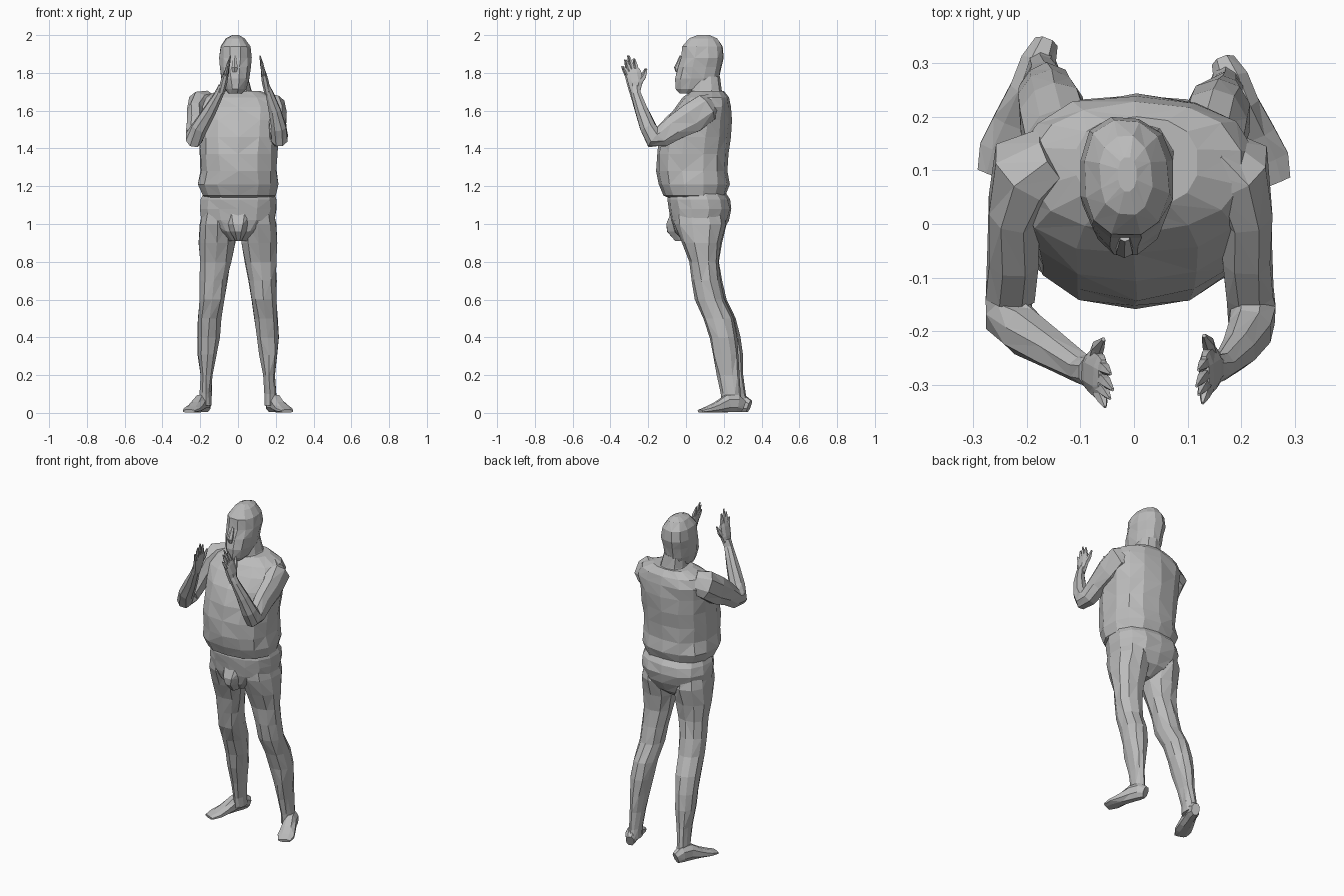
import bpy, bmesh, math, random
from mathutils import Vector

random.seed(4)
default_cube = bpy.data.objects.get("Cube")
if default_cube:
    bpy.data.objects.remove(default_cube, do_unlink=True)

# One flat grey for the whole figure
grey = bpy.data.materials.new("plain_grey")
grey.use_nodes = True
grey.diffuse_color = (0.5, 0.5, 0.5, 1)
grey.node_tree.nodes["Principled BSDF"].inputs["Base Color"].default_value = grey.diffuse_color


def skin(name, rings, jitter=0.004):
    """Join rings of points into a closed, faceted surface."""
    bm = bmesh.new()
    last = len(rings) - 1
    loops = []
    for index, ring in enumerate(rings):
        wobble = jitter if 0 < index < last else 0
        loops.append([bm.verts.new((p.x + random.uniform(-wobble, wobble),
                                    p.y + random.uniform(-wobble, wobble), p.z)) for p in ring])
    count = len(loops[0])
    for low, high in zip(loops, loops[1:]):
        for i in range(count):
            j = (i + 1) % count
            a, b, c, d = low[i], low[j], high[j], high[i]
            if random.random() < 0.5:
                bm.faces.new((a, b, c))
                bm.faces.new((a, c, d))
            else:
                bm.faces.new((a, b, d))
                bm.faces.new((b, c, d))
    bm.faces.new(loops[0][::-1])
    bm.faces.new(loops[-1])
    bmesh.ops.recalc_face_normals(bm, faces=bm.faces)
    mesh = bpy.data.meshes.new(name)
    bm.to_mesh(mesh)
    bm.free()
    mesh.materials.append(grey)
    part = bpy.data.objects.new(name, mesh)
    bpy.context.collection.objects.link(part)
    return part


def rounded(t, power):
    c, s = math.cos(t), math.sin(t)
    return (math.copysign(abs(c) ** (2 / power), c),
            math.copysign(abs(s) ** (2 / power), s))


def stack(name, levels, sides=14, power=2.3, jitter=0.004):
    """Level rings, each given as left, right, front, back and height."""
    rings = []
    for x0, x1, y0, y1, z in levels:
        ring = []
        for i in range(sides):
            u, v = rounded(math.tau * (i + 0.5) / sides, power)
            ring.append(Vector(((x0 + x1) / 2 + u * (x1 - x0) / 2,
                                (y0 + y1) / 2 + v * (y1 - y0) / 2, z)))
        rings.append(ring)
    return skin(name, rings, jitter)


def tube(name, path, across, sides=8, jitter=0.003):
    """Rings along a path; each stop is x, y, z, radius across, other radius."""
    points = [Vector(stop[:3]) for stop in path]
    rings = []
    for i, (p, stop) in enumerate(zip(points, path)):
        tangent = (points[min(i + 1, len(points) - 1)] - points[max(i - 1, 0)]).normalized()
        u = Vector(across)
        u = (u - tangent * u.dot(tangent)).normalized()
        v = tangent.cross(u)
        ring = []
        for k in range(sides):
            c, s = rounded(math.tau * (k + 0.5) / sides, 2.2)
            ring.append(p + u * c * stop[3] + v * s * stop[4])
        rings.append(ring)
    return skin(name, rings, jitter)


# Trunk: heavy belly overhanging the hips, broad rounded shoulders
stack("torso", [
    (-.16, .17, -.07, .19, 1.13),
    (-.19, .2, -.12, .21, 1.15),
    (-.215, .215, -.148, .232, 1.21),
    (-.2, .21, -.155, .222, 1.28),
    (-.205, .21, -.155, .225, 1.37),
    (-.21, .215, -.14, .235, 1.46),
    (-.22, .225, -.105, .24, 1.55),
    (-.225, .23, -.055, .238, 1.62),
    (-.19, .2, -.015, .225, 1.67),
    (-.11, .12, .03, .2, 1.705)], power=2.4)

stack("hips", [
    (-.06, .06, -.02, .13, .91),
    (-.13, .13, -.065, .2, .96),
    (-.195, .2, -.085, .225, 1.02),
    (-.205, .21, -.095, .243, 1.08),
    (-.2, .21, -.1, .235, 1.13),
    (-.18, .19, -.09, .2, 1.18)])

stack("crotch", [
    (-.015, .02, -.06, .03, .91),
    (-.04, .045, -.105, .05, .96),
    (-.06, .065, -.11, .05, 1.0),
    (-.08, .08, -.085, .05, 1.06)], sides=8)

# Head and neck
stack("neck", [
    (-.1, .11, .02, .21, 1.65),
    (-.07, .07, .02, .19, 1.71),
    (-.07, .055, .03, .18, 1.78)], sides=10)

stack("head", [
    (-.05, .02, -.035, .06, 1.69),
    (-.07, .045, -.055, .15, 1.715),
    (-.09, .06, -.058, .18, 1.77),
    (-.1, .068, -.045, .19, 1.83),
    (-.105, .075, -.03, .2, 1.88),
    (-.095, .065, -.022, .195, 1.94),
    (-.065, .035, .015, .165, 1.983),
    (-.03, .005, .06, .125, 2.0)], sides=12)

tube("nose", [
    (-.017, -.025, 1.89, .01, .008),
    (-.018, -.048, 1.825, .018, .016),
    (-.018, -.045, 1.805, .012, .01)], (1, 0, 0), sides=6, jitter=0)

# Legs: the same levels mirrored, the left one standing slightly further forward
leg_levels = [
    (.14, .2, .22, .33, .04),
    (.14, .205, .215, .315, .1),
    (.132, .2, .19, .305, .2),
    (.112, .213, .16, .3, .31),
    (.095, .218, .14, .288, .4),
    (.085, .213, .105, .265, .5),
    (.068, .205, .06, .215, .6),
    (.055, .205, .04, .19, .7),
    (.035, .205, .022, .175, .8),
    (.012, .21, -.02, .19, .9),
    (.01, .205, -.06, .215, 1.0),
    (.03, .19, -.06, .2, 1.07)]

for side, sign, ahead in (("left", 1, .03), ("right", -1, 0)):
    levels = []
    for inner, outer, front, back, z in leg_levels:
        shift = ahead * max(0, 1 - z)
        x0, x1 = sorted((sign * inner, sign * outer))
        levels.append((x0, x1, front - shift, back - shift, z))
    stack(side + "_leg", levels, sides=10, power=2.2)

# Feet: turned out, tapering from the ankle to flat toes
for side, heel, toe in (("left", (.168, .3), (.26, .075)),
                        ("right", (-.165, .335), (-.26, .09))):
    start, end = Vector((*heel, 0)), Vector((*toe, 0))
    stops = []
    for along, half_width, height in ((0, .024, .07), (.15, .036, .1), (.35, .036, .1),
                                      (.6, .044, .06), (.82, .05, .035), (1, .036, .018)):
        p = start.lerp(end, along)
        stops.append((p.x, p.y, height / 2, height / 2, half_width))
    tube(side + "_foot", stops, (0, 0, 1), sides=8, jitter=0)

# Arms: shoulder, upper arm reaching forward, bent elbow, raised forearm
tube("right_arm", [
    (-.15, .13, 1.64, .05, .07),
    (-.2, .1, 1.625, .07, .085),
    (-.225, .03, 1.575, .052, .085),
    (-.225, -.06, 1.52, .05, .07),
    (-.23, -.13, 1.465, .05, .058),
    (-.235, -.17, 1.455, .045, .058),
    (-.205, -.2, 1.51, .042, .045),
    (-.15, -.235, 1.6, .036, .036),
    (-.1, -.27, 1.69, .024, .026),
    (-.085, -.275, 1.73, .02, .028)], (1, 0, 0))

tube("left_arm", [
    (.15, .13, 1.62, .05, .07),
    (.19, .1, 1.61, .068, .08),
    (.21, .03, 1.56, .052, .085),
    (.21, -.06, 1.51, .05, .07),
    (.215, -.13, 1.46, .048, .058),
    (.22, -.17, 1.455, .045, .055),
    (.215, -.2, 1.51, .042, .045),
    (.195, -.235, 1.6, .034, .036),
    (.165, -.265, 1.69, .022, .026),
    (.15, -.27, 1.73, .018, .028)], (1, 0, 0))

# Hands: flat upright palms with tapering fingers and a thumb
for side, wrist, lean in (("right", (-.085, -.275, 1.71), .25),
                          ("left", (.153, -.268, 1.71), -.2)):
    base = Vector(wrist)

    def at(forward, up, wide, thick):
        return (base.x + lean * up, base.y - forward, base.z + up, wide, thick)

    tube(side + "_palm", [at(0, -.02, .024, .018), at(0, .04, .042, .02),
                          at(.01, .09, .044, .015), at(.012, .11, .036, .01)],
         (0, 1, 0), sides=8, jitter=0)
    for name, root, tip, rise in (("little_finger", .038, .066, .125),
                                  ("ring_finger", .025, .05, .16),
                                  ("middle_finger", .008, .034, .182),
                                  ("index_finger", -.012, .004, .165)):
        tube(side + "_" + name, [at(root, .08, .013, .012),
                                 at((root + tip) / 2, (.09 + rise) / 2, .011, .01),
                                 at(tip, rise, .003, .003)], (0, 1, 0), sides=5, jitter=0)
    tube(side + "_thumb", [at(-.015, .03, .016, .013), at(-.045, .07, .014, .012),
                           at(-.06, .112, .004, .004)], (0, 1, 0), sides=5, jitter=0)
